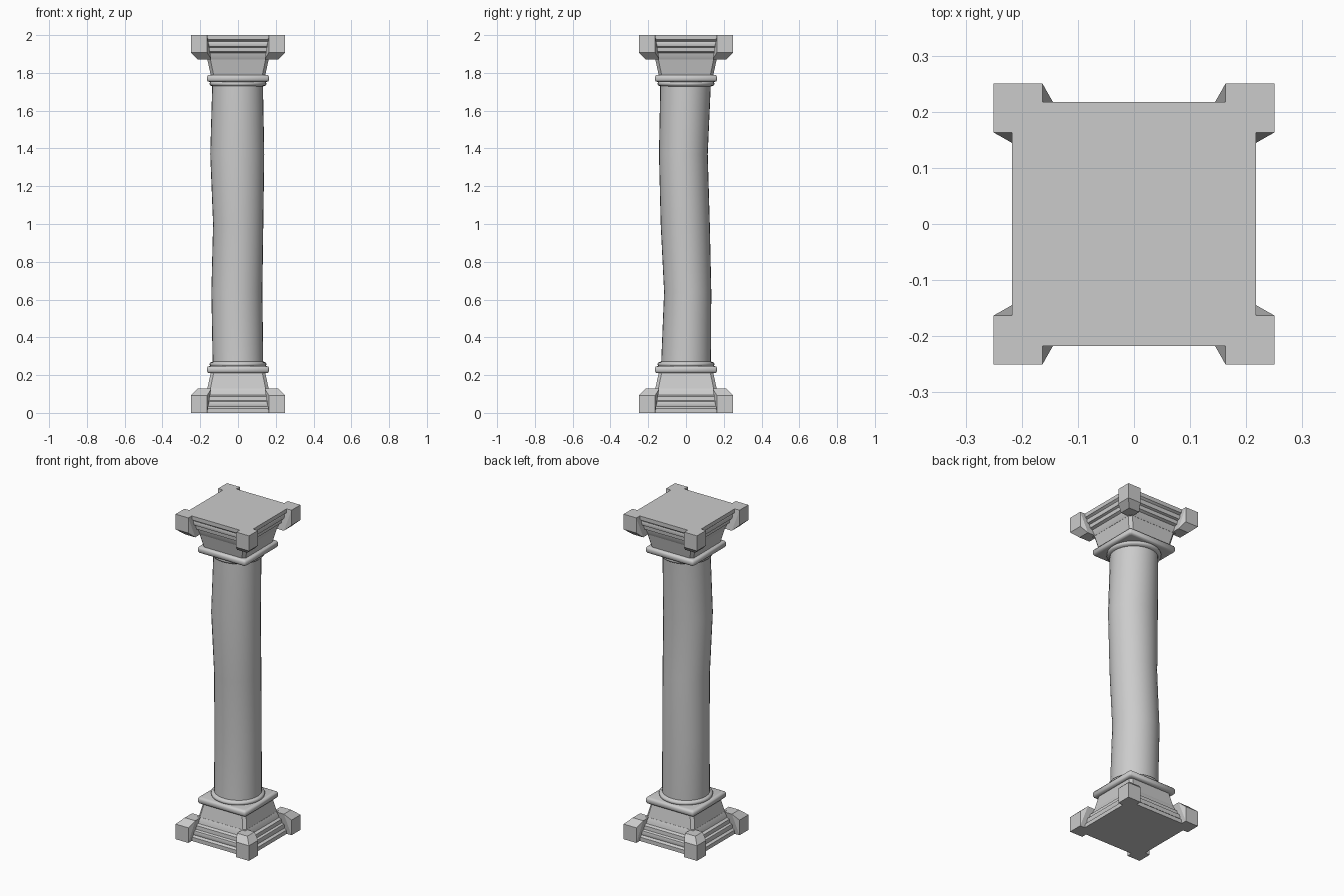
import bpy
import bmesh
import math
from mathutils import Vector

cube = bpy.data.objects.get("Cube")
if cube:
    bpy.data.objects.remove(cube, do_unlink=True)

stone = bpy.data.materials.new("grey stone")
stone.use_nodes = True
GREY = (0.6, 0.6, 0.6, 1)
stone.diffuse_color = GREY
stone.node_tree.nodes["Principled BSDF"].inputs["Base Color"].default_value = GREY


def finish(bm, name, flip=False, angle=35):
    """Turn a bmesh into a shaded object, optionally flipped to the column top."""
    if flip:
        for v in bm.verts:
            v.co.z = 2 - v.co.z
    bmesh.ops.recalc_face_normals(bm, faces=bm.faces[:])
    mesh = bpy.data.meshes.new(name)
    bm.to_mesh(mesh)
    bm.free()
    mesh.materials.append(stone)
    obj = bpy.data.objects.new(name, mesh)
    bpy.context.collection.objects.link(obj)
    bpy.ops.object.select_all(action="DESELECT")
    obj.select_set(True)
    bpy.context.view_layer.objects.active = obj
    bpy.ops.object.shade_smooth_by_angle(angle=math.radians(angle))


def loft(rings, name, flip=False, angle=35):
    """Skin a stack of equal-length point rings and cap both ends."""
    bm = bmesh.new()
    loops = [[bm.verts.new(p) for p in ring] for ring in rings]
    n = len(loops[0])
    for low, high in zip(loops, loops[1:]):
        for i in range(n):
            j = (i + 1) % n
            bm.faces.new((low[i], low[j], high[j], high[i]))
    bm.faces.new(loops[0][::-1])
    bm.faces.new(loops[-1])
    finish(bm, name, flip, angle)


def square(half, z, cut):
    """Square ring with chamfered corners."""
    k = half - cut
    pts = []
    for x, y in ((half, k), (k, half)), ((-k, half), (-half, k)), \
                ((-half, -k), (-k, -half)), ((k, -half), (half, -k)):
        pts += [(*x, z), (*y, z)]
    return pts


def circle(rx, ry, z, cx=0, cy=0, sides=32):
    turns = [math.tau * i / sides for i in range(sides)]
    return [(cx + rx * math.cos(a), cy + ry * math.sin(a), z) for a in turns]


def corner_block(sx, sy, name, flip):
    """Upright block with a tapered crown that leans towards the column."""
    bm = bmesh.new()
    for low, high, z in ((.163, .25, 0), (.163, .25, .093), (.142, .213, .128)):
        for x in (low, high):
            for y in (low, high):
                bm.verts.new(Vector((sx * x, sy * y, z)))
    bmesh.ops.convex_hull(bm, input=bm.verts[:])
    bmesh.ops.dissolve_limit(bm, angle_limit=.01, verts=bm.verts[:], edges=bm.edges[:])
    finish(bm, name, flip, 20)


# Half-width and height of each moulding
TIERS = [(.217, 0), (.217, .024), (.205, .034), (.209, .046), (.205, .06),
         (.193, .066), (.191, .088), (.176, .096), (.172, .112), (.163, .13)]
BAND = [(.148, .21), (.16, .213), (.164, .221), (.164, .237), (.16, .245), (.148, .248)]
RING = [(.14, .245), (.149, .25), (.151, .258), (.147, .267), (.13, .272)]

# Base and its upside-down copy, the capital
for part, flip in (("base", False), ("capital", True)):
    loft([square(h, z, .004) for h, z in TIERS], part + "_tiers", flip)
    loft([square(.163, .125, .016), square(.144, .215, .016)], part + "_neck", flip, 20)
    loft([square(h, z, .008) for h, z in BAND], part + "_band", flip, 50)
    loft([circle(r, r, z) for r, z in RING], part + "_ring", flip, 50)
    for side_x, x in (("left", 1), ("right", -1)):
        for side_y, y in (("front", -1), ("back", 1)):
            corner_block(x, y, f"{part}_corner_{side_y}_{side_x}", flip)

# Slightly crooked shaft: radii, height and centre of each ring
SHAFT = [(.134, .132, .25, 0, 0), (.135, .125, .64, -.006, .009),
         (.133, .13, 1, .001, -.004), (.143, .129, 1.37, -.004, -.014),
         (.134, .134, 1.75, -.002, -.002)]
loft([circle(*ring) for ring in SHAFT], "shaft")
